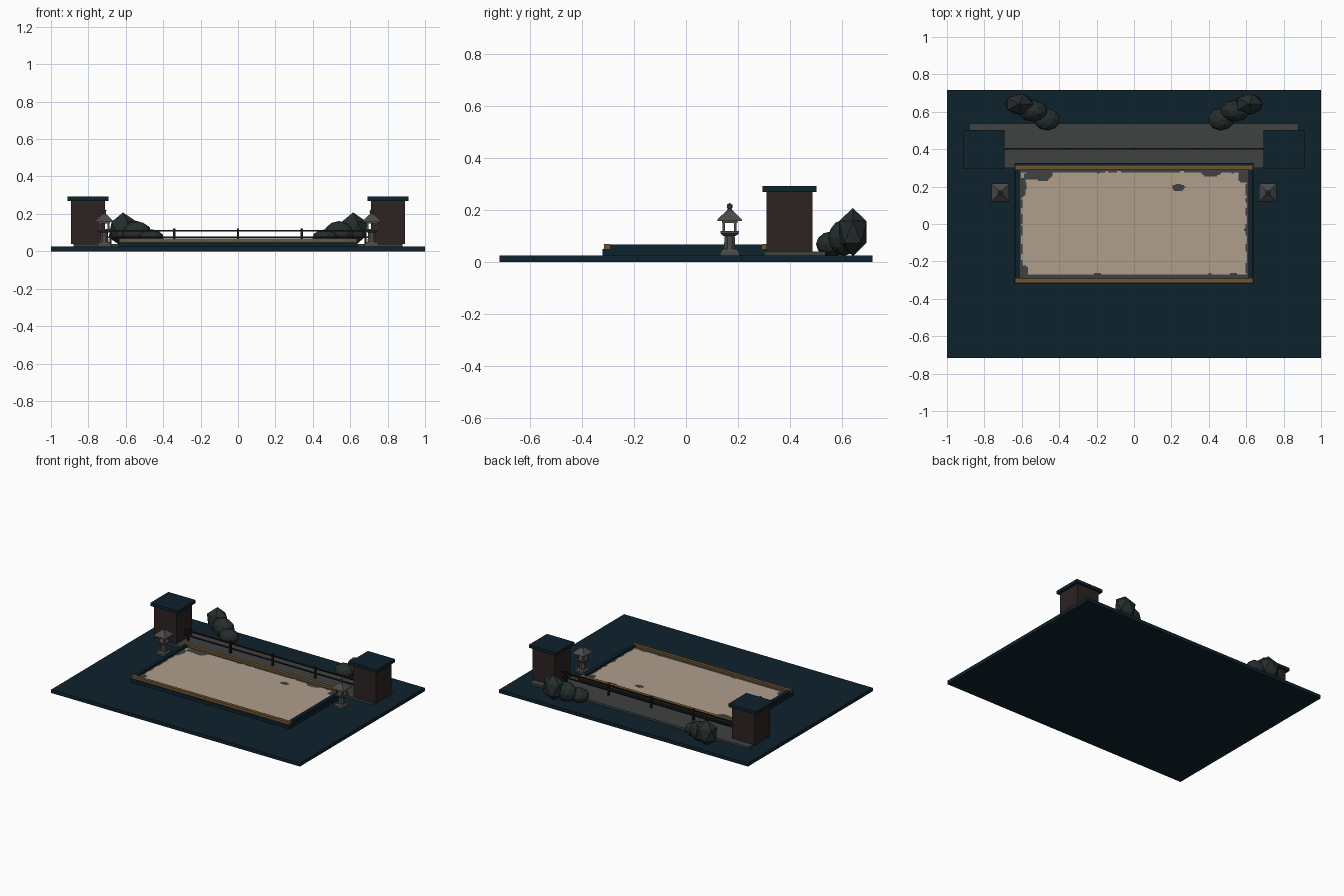
import bpy, bmesh, math
from mathutils import Vector, Matrix, noise

if "Cube" in bpy.data.objects:
    bpy.data.objects.remove(bpy.data.objects["Cube"])


def material(name, rgb):
    m = bpy.data.materials.new(name)
    m.diffuse_color = (*rgb, 1)
    m.use_nodes = True
    m.node_tree.nodes["Principled BSDF"].inputs["Base Color"].default_value = m.diffuse_color
    return m


NAVY = material("dark navy", (0.0046, 0.016, 0.026))
STONE = material("stone grey", (0.05, 0.054, 0.054))
SAND = material("pale sand", (0.43, 0.345, 0.262))
GOLD = material("old gold", (0.16, 0.093, 0.03))
BROWN = material("dark brown", (0.026, 0.016, 0.0165))
LANTERN = material("lantern grey", (0.07, 0.07, 0.068))
ROCK = material("rock green", (0.018, 0.027, 0.026))
WOOD = material("fence wood", (0.014, 0.008, 0.008))


def finish(name, bm, *mats):
    me = bpy.data.meshes.new(name)
    bm.to_mesh(me)
    bm.free()
    for m in mats:
        me.materials.append(m)
    ob = bpy.data.objects.new(name, me)
    bpy.context.collection.objects.link(ob)
    return ob


def add_box(bm, x0, x1, y0, y1, z0, z1):
    mat = Matrix.Translation(((x0 + x1) / 2, (y0 + y1) / 2, (z0 + z1) / 2))
    mat = mat @ Matrix.Diagonal((x1 - x0, y1 - y0, z1 - z0, 1))
    bmesh.ops.create_cube(bm, size=1, matrix=mat)


def box(name, mat, *dims):
    bm = bmesh.new()
    add_box(bm, *dims)
    return finish(name, bm, mat)


def add_prism(bm, sides, r0, r1, x, y, z0, z1):
    # regular prism or frustum with a flat side facing front
    mat = Matrix.Translation((x, y, (z0 + z1) / 2)) @ Matrix.Rotation(math.pi / sides, 4, 'Z')
    bmesh.ops.create_cone(bm, cap_ends=True, segments=sides, radius1=r0, radius2=r1,
                          depth=z1 - z0, matrix=mat)


# ground and rear terrace
box("ground_slab", NAVY, -1, 1, -0.717, 0.717, 0, 0.025)
box("rear_terrace", STONE, -0.88, 0.88, 0.30, 0.537, 0.025, 0.04)

# raised court with rails
box("court_plinth", NAVY, -0.64, 0.64, -0.322, 0.325, 0.025, 0.05)
for s, side in ((-1, "left"), (1, "right")):
    x = sorted((s * 0.612, s * 0.636))
    box(side + "_court_rail", NAVY, x[0], x[1], -0.293, 0.293, 0.05, 0.068)
for s, side in ((-1, "front"), (1, "back")):
    y = sorted((s * 0.292, s * 0.315))
    box(side + "_court_rail", GOLD, -0.636, 0.636, y[0], y[1], 0.05, 0.069)

# court floor: sand patch with ragged edges and worn spots showing stone
spots = [(-0.5, 0.26, 0.075, 0.028), (0.24, 0.195, 0.03, 0.02), (0.41, 0.275, 0.05, 0.02),
         (0.585, 0.26, 0.03, 0.04), (-0.6, 0.19, 0.025, 0.05), (-0.59, -0.25, 0.025, 0.03)]
bm = bmesh.new()
bmesh.ops.create_grid(bm, x_segments=160, y_segments=76, size=1,
                      matrix=Matrix.Translation((0, 0, 0.053)) @ Matrix.Diagonal((0.612, 0.292, 1, 1)))
for f in bm.faces:
    c = f.calc_center_median()
    n = noise.noise(Vector((c.x * 18, c.y * 18, 3.0)))
    bare = abs(c.x) > 0.6 + 0.012 * n or abs(c.y - 0.005) > 0.273 + 0.008 * n
    for sx, sy, rx, ry in spots:
        bare = bare or ((c.x - sx) / rx) ** 2 + ((c.y - sy) / ry) ** 2 < 1 + 0.7 * n
    f.material_index = 1 if bare else 0
finish("court_floor", bm, SAND, STONE)

# gate pillars
for s, side in ((-1, "left"), (1, "right")):
    cx = s * 0.802
    box(side + "_pillar", BROWN, cx - 0.09, cx + 0.09, 0.309, 0.487, 0.04, 0.27)
    box(side + "_pillar_roof", NAVY, cx - 0.11, cx + 0.11, 0.295, 0.503, 0.27, 0.292)

# fence between the pillars
bm = bmesh.new()
for z in (0.075, 0.11):
    add_box(bm, -0.712, 0.712, 0.397, 0.405, z - 0.004, z + 0.004)
for i in range(-2, 3):
    add_box(bm, i * 0.341 - 0.006, i * 0.341 + 0.006, 0.395, 0.407, 0.04, 0.122)
finish("fence", bm, WOOD)

# stone lanterns
R2 = math.sqrt(2)
for s, side in ((-1, "left"), (1, "right")):
    x, y = s * 0.715, 0.168
    bm = bmesh.new()
    add_prism(bm, 4, 0.038 * R2, 0.038 * R2, x, y, 0.025, 0.038)
    add_prism(bm, 4, 0.034 * R2, 0.026 * R2, x, y, 0.038, 0.05)
    add_prism(bm, 8, 0.024, 0.021, x, y, 0.05, 0.1)
    add_prism(bm, 4, 0.024 * R2, 0.036 * R2, x, y, 0.1, 0.11)
    add_prism(bm, 4, 0.036 * R2, 0.036 * R2, x, y, 0.11, 0.119)
    for dx in (-0.022, 0.022):          # open light chamber
        for dy in (-0.022, 0.022):
            add_box(bm, x + dx - 0.005, x + dx + 0.005, y + dy - 0.005, y + dy + 0.005, 0.119, 0.155)
    add_prism(bm, 4, 0.03 * R2, 0.03 * R2, x, y, 0.15, 0.157)
    add_prism(bm, 4, 0.048 * R2, 0.046 * R2, x, y, 0.157, 0.165)
    add_prism(bm, 4, 0.046 * R2, 0.012 * R2, x, y, 0.165, 0.197)
    add_prism(bm, 8, 0.012, 0.008, x, y, 0.197, 0.205)
    bmesh.ops.create_icosphere(bm, subdivisions=1, radius=0.013,
                               matrix=Matrix.Translation((x, y, 0.214)))
    finish(side + "_lantern", bm, LANTERN)

# faceted rock clusters: centre and half sizes
rocks = [(0.615, 0.642, 0.115, 0.085, 0.062, 0.093),
         (0.54, 0.605, 0.092, 0.08, 0.058, 0.07),
         (0.465, 0.56, 0.068, 0.07, 0.06, 0.05)]
for s, side in ((-1, "left"), (1, "right")):
    bm = bmesh.new()
    for i, (x, y, z, a, b, c) in enumerate(rocks):
        mat = (Matrix.Translation((s * x, y, z)) @ Matrix.Diagonal((a, b, c, 1))
               @ Matrix.Rotation(s * 0.6 * i, 4, 'Z'))
        bmesh.ops.create_icosphere(bm, subdivisions=1 if i == 0 else 2, radius=1.0, matrix=mat)
    finish(side + "_rocks", bm, ROCK)
